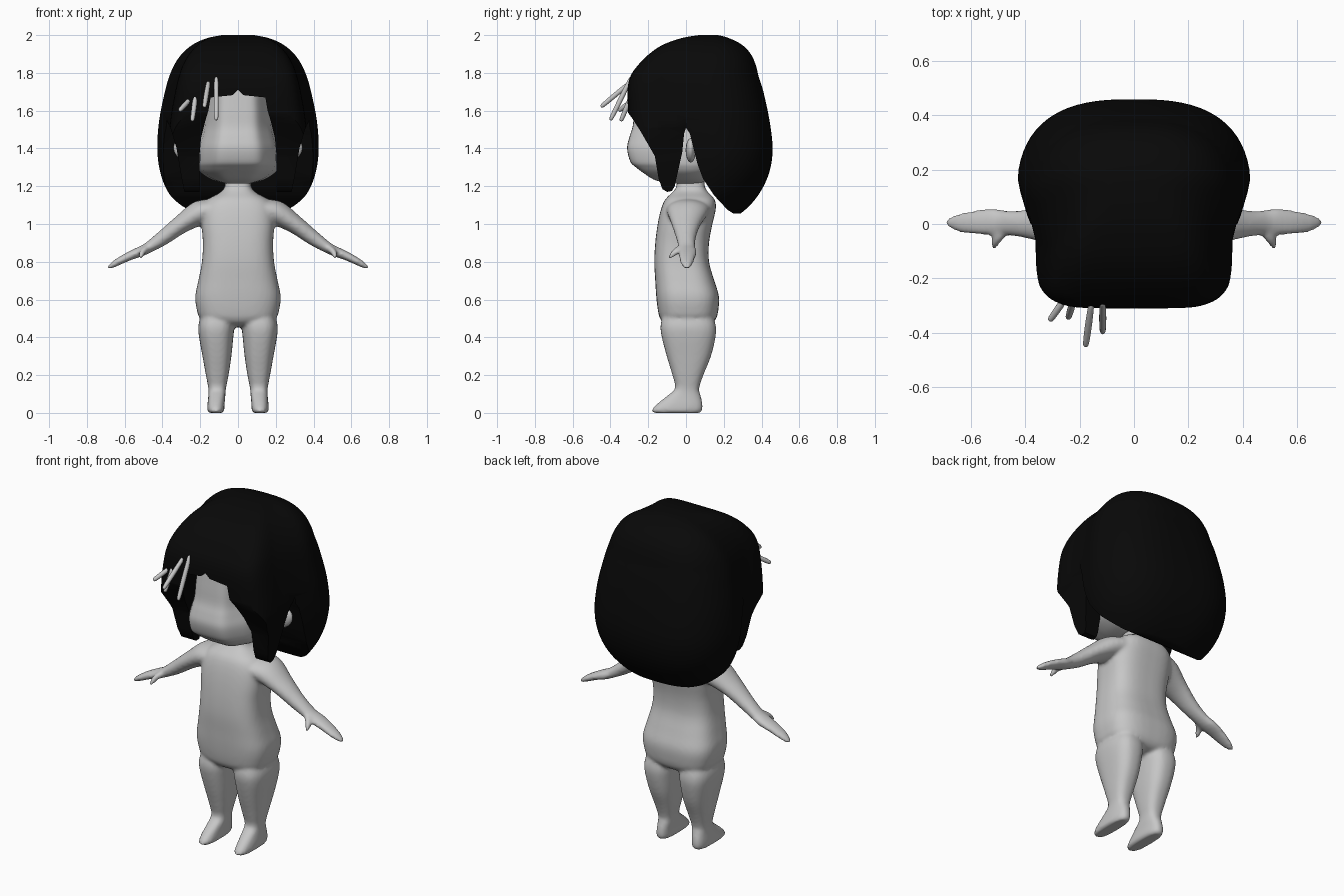
import bpy, bmesh, math
from mathutils import Vector, Matrix

cube = bpy.data.objects.get("Cube")
if cube:
    bpy.data.objects.remove(cube, do_unlink=True)


def material(name, value):
    m = bpy.data.materials.new(name)
    m.use_nodes = True
    colour = (value, value, value, 1)
    m.diffuse_color = colour
    m.node_tree.nodes["Principled BSDF"].inputs["Base Color"].default_value = colour
    return m


SKIN = material("mid grey", 0.57)
HAIR = material("black", 0.0025)


def smooth_rows(rows, steps=4):
    """Catmull-Rom interpolation of ring parameters."""
    out = []
    for i in range(len(rows) - 1):
        a, b, c, d = (rows[max(i - 1, 0)], rows[i], rows[i + 1],
                      rows[min(i + 2, len(rows) - 1)])
        for s in range(steps):
            t = s / steps
            out.append([q + t * (r - p) / 2 + t * t * (p - 2.5 * q + 2 * r - w / 2)
                        + t ** 3 * (1.5 * (q - r) + (w - p) / 2)
                        for p, q, r, w in zip(a, b, c, d)])
    return out + [list(rows[-1])]


def skin_rings(bm, rings):
    """Join closed rings of points into a capped tube."""
    loops = [[bm.verts.new(p) for p in ring] for ring in rings]
    n = len(loops[0])
    for a, b in zip(loops, loops[1:]):
        for i in range(n):
            bm.faces.new((a[i], a[(i + 1) % n], b[(i + 1) % n], b[i]))
    bm.faces.new(loops[0])
    bm.faces.new(loops[-1])


def stack(bm, rows, front=3.0, back=3.0, taper=0.0, reach=1.0, shift=0.0, n=40):
    """Level sections (z, x_min, x_max, y_front, y_back), narrowing to the front."""
    rings = []
    for z, x0, x1, yf, yb in smooth_rows(rows):
        ring = []
        cx, cy, hx, hy = (x0 + x1) / 2, (yf + yb) / 2, (x1 - x0) / 2, (yb - yf) / 2
        for i in range(n):
            c, s = (f(2 * math.pi * (i + 0.5) / n) for f in (math.cos, math.sin))
            e = 2 / (back if s > 0 else front)
            y = cy + hy * math.copysign(abs(s) ** e, s)
            t = (cy + shift - y) / (cy + shift - yf) / reach
            t = min(1.0, max(0.0, t))
            x = hx * math.copysign(abs(c) ** e, c) * (1 - taper * t * t * (3 - 2 * t))
            ring.append((cx + x, y, z))
        rings.append(ring)
    skin_rings(bm, rings)


def limb(bm, rows, side=1, n=20):
    """Oval tube along a path of (x, y, z, radius across y, other radius)."""
    d = Vector(rows[-1][:3]) - Vector(rows[0][:3])
    d.x *= side
    d.normalize()
    u = Vector((0, 1, 0))
    u = (u - d * u.dot(d)).normalized()
    v = d.cross(u)
    rings = []
    for x, y, z, ru, rv in smooth_rows(rows):
        angles = [2 * math.pi * i / n for i in range(n)]
        rings.append([Vector((side * x, y, z)) + u * ru * math.cos(a) + v * rv * math.sin(a)
                      for a in angles])
    skin_rings(bm, rings)


def wide(rows):
    return [(z, -w, w, yf, yb) for z, w, yf, yb in rows]


def finish(bm, name, mat):
    bmesh.ops.recalc_face_normals(bm, faces=bm.faces[:])
    mesh = bpy.data.meshes.new(name)
    bm.to_mesh(mesh)
    bm.free()
    ob = bpy.data.objects.new(name, mesh)
    bpy.context.collection.objects.link(ob)
    mesh.materials.append(mat)
    return ob


def bake(ob, mat):
    """Turn the modifier result into the object's own mesh."""
    bpy.context.view_layer.update()
    mesh = bpy.data.meshes.new_from_object(ob.evaluated_get(bpy.context.evaluated_depsgraph_get()))
    ob.modifiers.clear()
    ob.data = mesh
    mesh.materials.clear()
    mesh.materials.append(mat)


def shade(ob, degrees=50):
    bpy.ops.object.select_all(action='DESELECT')
    ob.select_set(True)
    bpy.context.view_layer.objects.active = ob
    bpy.ops.object.shade_smooth_by_angle(angle=math.radians(degrees))


# Body: torso, legs, arms and thumbs fused into one skin
bm = bmesh.new()
stack(bm, wide([
    (.455, .03, -.05, .06), (.47, .10, -.11, .13), (.50, .196, -.138, .16),
    (.55, .219, -.150, .172), (.62, .226, -.158, .174), (.70, .210, -.163, .15),
    (.80, .191, -.168, .122), (.90, .186, -.163, .122), (1.0, .193, -.15, .14),
    (1.08, .19, -.132, .158), (1.13, .16, -.11, .152), (1.17, .09, -.07, .115),
    (1.20, .07, -.05, .10), (1.26, .068, -.05, .095)]))
LEG = [(0, .08, .155, -.17, .075), (.015, .072, .162, -.182, .087), (.05, .071, .161, -.15, .087),
       (.09, .067, .157, -.10, .078), (.13, .064, .157, -.058, .07), (.20, .05, .17, -.072, .092),
       (.30, .035, .188, -.102, .132), (.40, .025, .206, -.128, .156),
       (.46, .02, .21, -.135, .158), (.52, .03, .195, -.12, .14), (.60, .04, .17, -.09, .11)]
ARM = [(.10, .015, 1.08, .125, .06), (.20, .008, 1.06, .108, .066), (.30, 0, 1.0, .077, .05),
       (.40, 0, .925, .052, .04), (.48, .005, .872, .046, .029), (.52, .008, .853, .051, .027),
       (.58, .006, .828, .045, .023), (.64, .004, .797, .035, .019),
       (.675, .005, .776, .022, .013), (.69, .005, .767, .008, .006)]
THUMB = [(.47, -.01, .875, .02, .02), (.495, -.045, .862, .02, .018),
         (.512, -.07, .84, .016, .016), (.518, -.09, .82, .008, .008)]
for side in (1, -1):
    stack(bm, [(z, *sorted((side * a, side * b)), f, k) for z, a, b, f, k in LEG], 2.6, 2.6)
    limb(bm, ARM, side)
    limb(bm, THUMB, side)
body = finish(bm, "body", SKIN)
remesh = body.modifiers.new("fuse", 'REMESH')
remesh.mode = 'VOXEL'
remesh.voxel_size = 0.01
relax = body.modifiers.new("relax", 'SMOOTH')
relax.factor = 0.5
relax.iterations = 7
bake(body, SKIN)
shade(body, 80)

# Head with a blunt, narrowing muzzle
bm = bmesh.new()
stack(bm, wide([
    (1.215, .07, -.10, .08), (1.235, .14, -.17, .11), (1.27, .195, -.225, .14),
    (1.30, .217, -.265, .16), (1.33, .224, -.295, .17), (1.40, .222, -.312, .18),
    (1.46, .207, -.30, .19), (1.52, .195, -.282, .20), (1.62, .187, -.272, .20),
    (1.75, .17, -.25, .18), (1.82, .10, -.18, .12)]), 5, 3, taper=.36)
shade(finish(bm, "head", SKIN), 60)

# Ears
for side, label in ((1, "left"), (-1, "right")):
    bm = bmesh.new()
    place = (Matrix.Translation((side * .268, .025, 1.39))
             @ Matrix.Rotation(-side * .5, 4, 'Y') @ Matrix.Diagonal((.078, .027, .06, 1)))
    bmesh.ops.create_uvsphere(bm, u_segments=20, v_segments=12, radius=1, matrix=place)
    shade(finish(bm, "ear_" + label, SKIN))

# Hair: a full rounded mass, widest towards the back
bm = bmesh.new()
stack(bm, wide([
    (1.04, .27, -.24, .27), (1.10, .325, -.27, .34), (1.18, .382, -.29, .40),
    (1.28, .418, -.30, .443), (1.40, .432, -.30, .459), (1.55, .422, -.305, .442),
    (1.70, .392, -.31, .41), (1.78, .37, -.295, .385), (1.84, .345, -.255, .37),
    (1.90, .305, -.195, .343), (1.95, .25, -.12, .295), (1.985, .18, -.02, .225),
    (2.0, .10, .07, .17)]),
    6, 2.7, taper=.15, reach=.5, shift=.11, n=72)
hair = finish(bm, "hair", HAIR)


def cutter(name, profile, place):
    bm = bmesh.new()
    skin_rings(bm, [[place(p, q, end) for p, q in profile] for end in (0, 1)])
    ob = finish(bm, name, HAIR)
    ob.hide_render = True
    return ob


# Lower hairline: front lock, ear notch and rounded nape
hairline = [(-.6, 1.63), (-.33, 1.62), (-.285, 1.56), (-.24, 1.49), (-.165, 1.36), (-.145, 1.24),
            (-.125, 1.185), (-.10, 1.17), (-.075, 1.175), (-.06, 1.2), (-.02, 1.38), (-.01, 1.48),
            (0, 1.51), (.02, 1.48), (.06, 1.32), (.09, 1.24), (.15, 1.15), (.22, 1.075),
            (.25, 1.056), (.6, 1.05), (.6, .8), (-.6, .8)]
# Face opening with a small notch at the parting
half = [(.03, 1.682), (.145, 1.67), (.157, 1.6), (.175, 1.54), (.195, 1.46), (.205, 1.35), (.20, .7)]
opening = [(0, 1.71)] + half + [(-x, z) for x, z in reversed(half)]
# Outside of the front locks, curling in towards the tips
lock = [(.6, 1.60), (.39, 1.58), (.355, 1.5), (.325, 1.4), (.30, 1.25), (.27, 1.1), (.6, 1.1)]
cutters = [cutter("hairline_cutter", hairline, lambda y, z, e: (e * 2 - 1, y, z)),
           cutter("face_cutter", opening, lambda x, z, e: (x, .12 if e else -.6, z))]
for side in (1, -1):
    cutters.append(cutter("lock_cutter", lock, lambda x, z, e: (side * x, 0 if e else -.6, z)))
for c in cutters:
    cut = hair.modifiers.new(c.name, 'BOOLEAN')
    cut.operation = 'DIFFERENCE'
    cut.solver = 'EXACT'
    cut.object = c
bake(hair, HAIR)
for c in cutters:
    bpy.data.objects.remove(c, do_unlink=True)
shade(hair, 40)

# Hair pins sticking out of the fringe
PINS = [((-.25, -.27, 1.665), (-.31, -.355, 1.60)), ((-.222, -.28, 1.70), (-.242, -.345, 1.545)),
        ((-.157, -.295, 1.75), (-.178, -.45, 1.62)), ((-.115, -.29, 1.775), (-.115, -.40, 1.55))]
for i, (root, tip) in enumerate(PINS, 1):
    bm = bmesh.new()
    a, b = Vector(root), Vector(tip)
    limb(bm, [(*a.lerp(b, t), r, r) for t, r in
              ((0, .007), (.08, .011), (.5, .013), (.92, .011), (1, .005))], n=12)
    shade(finish(bm, f"hair_pin_{i}", SKIN))
